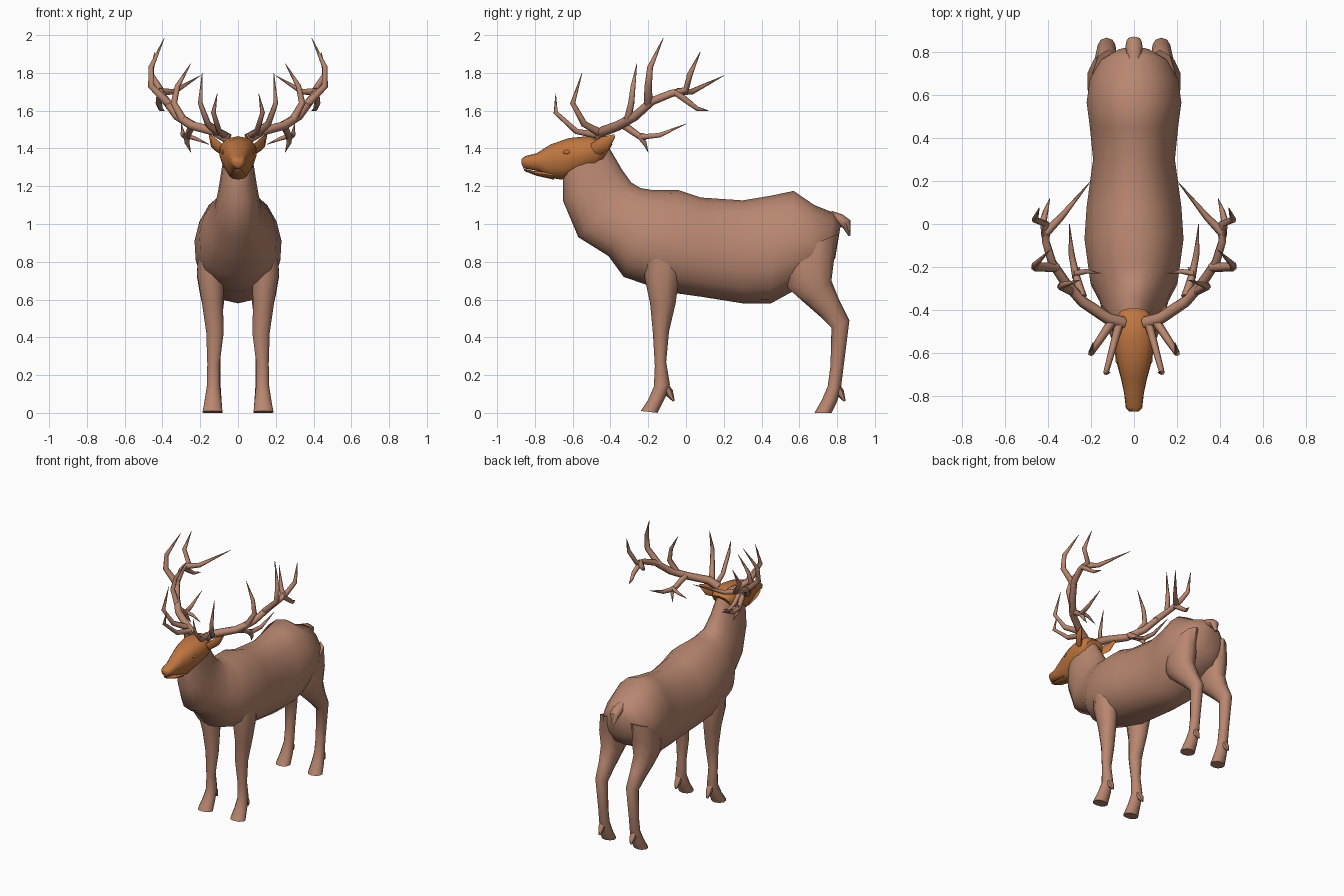
import bpy
import bmesh
import math

cube = bpy.data.objects.get("Cube")
if cube:
    bpy.data.objects.remove(cube, do_unlink=True)


def make_material(name, colour):
    material = bpy.data.materials.new(name)
    material.use_nodes = True
    material.diffuse_color = colour
    material.node_tree.nodes["Principled BSDF"].inputs["Base Color"].default_value = colour
    return material


coat = make_material("coat_brown", (0.48, 0.24, 0.16, 1))
tan = make_material("head_tan", (0.52, 0.18, 0.05, 1))


def smooth(obj, angle):
    bpy.ops.object.select_all(action="DESELECT")
    obj.select_set(True)
    bpy.context.view_layer.objects.active = obj
    bpy.ops.object.shade_smooth_by_angle(angle=math.radians(angle))


def link_mesh(name, bm, material, angle=50):
    bmesh.ops.recalc_face_normals(bm, faces=bm.faces)
    mesh = bpy.data.meshes.new(name)
    bm.to_mesh(mesh)
    bm.free()
    mesh.materials.append(material)
    obj = bpy.data.objects.new(name, mesh)
    bpy.context.collection.objects.link(obj)
    smooth(obj, angle)
    return obj


def loft(name, rings, material, sides=12, lean=0.0, side=1, power=0.9):
    """Skin oval rings: first edge (y, z), second edge (y, z), centre x, half width.
    A positive lean widens each ring toward its second edge."""
    bm = bmesh.new()
    loops = []
    for ya, za, yb, zb, cx, half in rings:
        loop = []
        for i in range(sides):
            t = math.tau * i / sides
            c, s = math.cos(t), math.sin(t)
            s = math.copysign(abs(s) ** power, s)
            f = (1 - c) / 2
            x = cx + half * s * (1 - lean * c)
            loop.append(bm.verts.new((side * x, ya + (yb - ya) * f, za + (zb - za) * f)))
        loops.append(loop)
    for low, high in zip(loops, loops[1:]):
        for i in range(sides):
            j = (i + 1) % sides
            bm.faces.new((low[i], low[j], high[j], high[i]))
    bm.faces.new(loops[0])
    bm.faces.new(loops[-1])
    return link_mesh(name, bm, material)


def centred(rows):
    return [(ya, za, yb, zb, 0, half) for ya, za, yb, zb, half in rows]


# Neck, barrel and rump in one skin
loft("body", centred([
    (-.41, 1.41, -.65, 1.26, .08),
    (-.34, 1.29, -.65, 1.12, .10),
    (-.29, 1.22, -.57, .93, .125),
    (-.24, 1.19, -.41, .83, .165),
    (-.18, 1.18, -.33, .72, .205),
    (-.04, 1.18, -.10, .64, .23),
    (.08, 1.14, .08, .615, .22),
    (.30, 1.125, .30, .58, .19),
    (.45, 1.15, .45, .58, .205),
    (.57, 1.175, .56, .64, .22),
    (.68, 1.10, .66, .70, .205),
    (.78, 1.06, .74, .74, .16),
    (.82, 1.0, .79, .82, .08),
]), coat, sides=16, lean=.12)

# Tail
loft("tail", centred([
    (.77, 1.07, .77, 1.0, .03),
    (.83, 1.05, .81, .99, .04),
    (.87, 1.02, .83, .98, .035),
    (.87, .94, .86, .935, .01),
]), coat, sides=8)

# Head and lower jaw
loft("head", centred([
    (-.87, 1.345, -.87, 1.315, .022),
    (-.85, 1.36, -.86, 1.295, .038),
    (-.79, 1.375, -.78, 1.28, .046),
    (-.72, 1.42, -.72, 1.245, .06),
    (-.62, 1.455, -.66, 1.235, .082),
    (-.52, 1.465, -.58, 1.26, .098),
    (-.43, 1.455, -.50, 1.28, .095),
    (-.39, 1.42, -.47, 1.30, .07),
]), tan, lean=-.15, power=.8)
loft("lower_jaw", centred([
    (-.86, 1.293, -.855, 1.28, .02),
    (-.80, 1.28, -.79, 1.255, .035),
    (-.70, 1.28, -.70, 1.235, .045),
]), tan, sides=8)

front_leg = [
    (-.22, .88, -.03, .90, .14, .07),
    (-.22, .72, -.03, .76, .145, .075),
    (-.19, .58, -.055, .58, .135, .058),
    (-.175, .42, -.09, .43, .122, .048),
    (-.165, .25, -.105, .27, .13, .034),
    (-.17, .14, -.085, .15, .13, .036),
    (-.20, .07, -.11, .08, .132, .045),
    (-.24, .01, -.15, 0, .135, .055),
]
hind_leg = [
    (.50, .82, .81, .95, .12, .075),
    (.54, .66, .785, .82, .135, .085),
    (.63, .58, .77, .70, .135, .068),
    (.71, .51, .81, .60, .13, .053),
    (.77, .45, .865, .49, .127, .043),
    (.765, .25, .835, .25, .127, .035),
    (.75, .14, .82, .13, .127, .037),
    (.72, .07, .80, .06, .13, .045),
    (.68, 0, .77, 0, .133, .053),
]
ear = [
    (-.51, 1.42, -.47, 1.36, .08, .02),
    (-.45, 1.46, -.41, 1.39, .125, .02),
    (-.38, 1.475, -.375, 1.46, .15, .004),
]

for label, side in (("left", 1), ("right", -1)):
    # Legs with dewclaws behind the pasterns
    for part, rings in (("front", front_leg), ("hind", hind_leg)):
        loft(f"{label}_{part}_leg", rings, coat, sides=10, side=side)
        back = rings[-3][2]
        loft(f"{label}_{part}_dewclaw", [
            (back - .04, .16, back - .02, .17, .13, .025),
            (back - .02, .09, back + .015, .12, .13, .022),
            (back + .015, .06, back + .025, .065, .13, .008),
        ], coat, sides=6, side=side)
    loft(f"{label}_ear", ear, tan, sides=6, side=side)

    # Almond-shaped eye
    bm = bmesh.new()
    bmesh.ops.create_uvsphere(bm, u_segments=8, v_segments=6, radius=.02)
    bmesh.ops.scale(bm, vec=(.5, 1, .6), verts=bm.verts)
    bmesh.ops.translate(bm, vec=(side * .077, -.63, 1.38), verts=bm.verts)
    link_mesh(f"{label}_eye", bm, tan)

# Antler branches: base thickness, then the path ending in a point
branches = {
    "beam": (.03, [(.05, -.46, 1.45), (.12, -.44, 1.49), (.24, -.36, 1.52), (.32, -.27, 1.57),
                   (.38, -.18, 1.65), (.41, -.08, 1.69), (.41, 0, 1.71), (.46, .02, 1.79),
                   (.44, .075, 1.91)]),
    "brow_tine": (.02, [(.07, -.47, 1.47), (.10, -.58, 1.49), (.13, -.69, 1.59), (.11, -.69, 1.69)]),
    "second_tine": (.022, [(.10, -.45, 1.48), (.16, -.54, 1.53), (.20, -.60, 1.64), (.19, -.55, 1.80)]),
    "middle_tine": (.022, [(.29, -.31, 1.55), (.34, -.29, 1.64), (.32, -.28, 1.73), (.25, -.26, 1.85)]),
    "low_tine": (.022, [(.24, -.34, 1.53), (.27, -.24, 1.46), (.29, -.14, 1.47), (.30, 0, 1.53)]),
    "low_fork": (.018, [(.27, -.25, 1.47), (.27, -.22, 1.43), (.25, -.20, 1.38)]),
    "low_spur": (.015, [(.28, -.23, 1.47), (.22, -.22, 1.45), (.15, -.23, 1.42)]),
    "crown_tine": (.024, [(.36, -.20, 1.63), (.46, -.20, 1.73), (.46, -.19, 1.83), (.39, -.12, 1.985)]),
    "rear_tine": (.022, [(.41, -.04, 1.70), (.34, .03, 1.70), (.20, .20, 1.785)]),
    "drop_tine": (.02, [(.41, -.06, 1.70), (.42, .02, 1.64), (.41, .06, 1.61), (.39, .12, 1.60)]),
}

for label, side in (("left", 1), ("right", -1)):
    for part, (thickness, path) in branches.items():
        curve = bpy.data.curves.new(f"{label}_antler_{part}", "CURVE")
        curve.dimensions = "3D"
        curve.bevel_depth = thickness
        curve.bevel_resolution = 1
        curve.use_fill_caps = True
        spline = curve.splines.new("POLY")
        spline.points.add(len(path) - 1)
        last = len(path) - 1
        for i, (x, y, z) in enumerate(path):
            spline.points[i].co = (side * x, y, z, 1)
            spline.points[i].radius = max(.06, 1 - .55 * i / last) if i < last else .06
        spline.use_smooth = True
        curve.materials.append(coat)
        antler = bpy.data.objects.new(curve.name, curve)
        bpy.context.collection.objects.link(antler)
